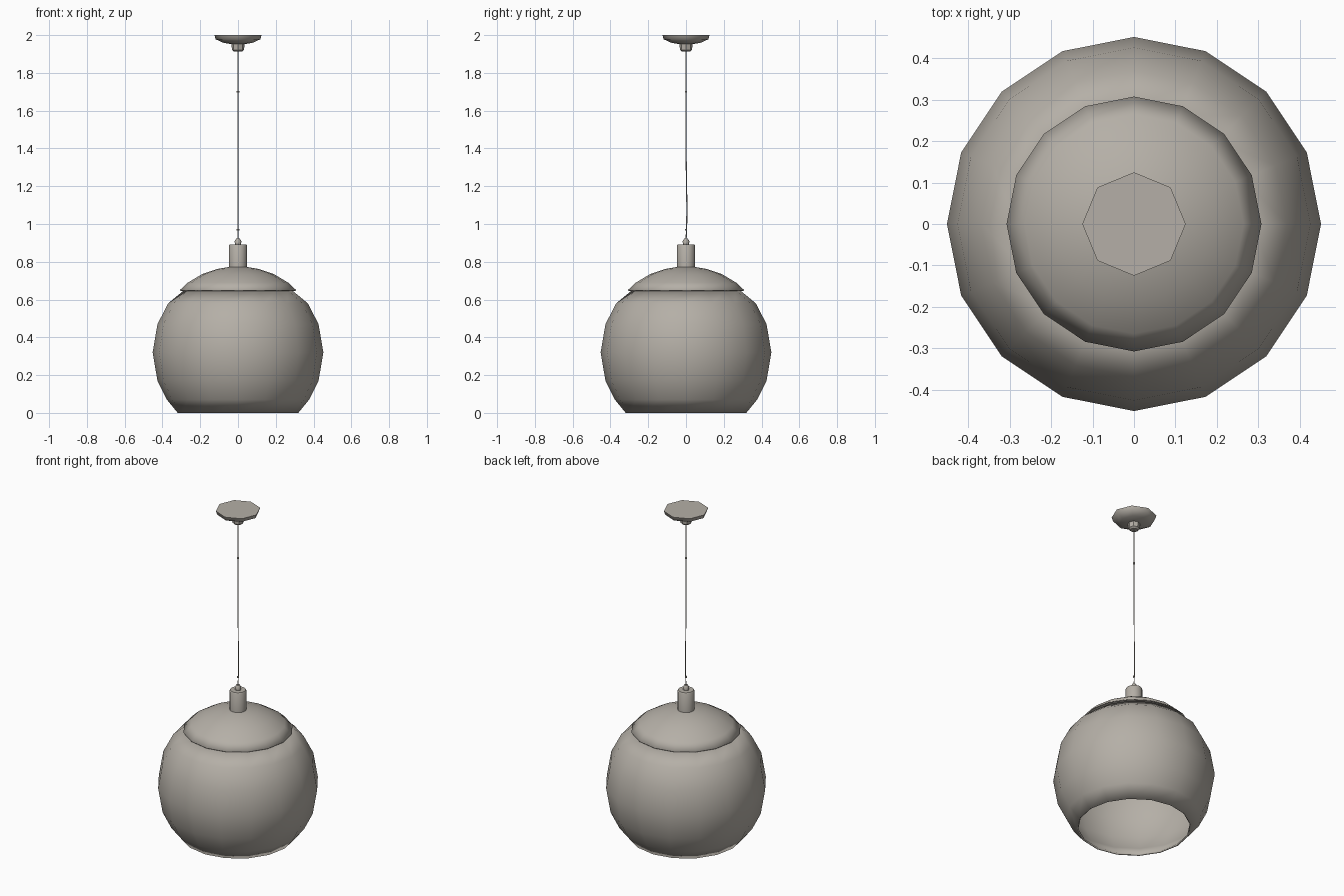
import bpy, bmesh, math
from mathutils import Vector

cube = bpy.data.objects.get("Cube")
if cube:
    bpy.data.objects.remove(cube, do_unlink=True)

grey = bpy.data.materials.new("warm grey")
grey.use_nodes = True
colour = (0.46, 0.43, 0.385, 1)
grey.diffuse_color = colour
grey.node_tree.nodes["Principled BSDF"].inputs["Base Color"].default_value = colour


def finish(obj, angle):
    obj.data.materials.append(grey)
    bpy.ops.object.select_all(action='DESELECT')
    obj.select_set(True)
    bpy.context.view_layer.objects.active = obj
    bpy.ops.object.shade_smooth_by_angle(angle=math.radians(angle))
    return obj


def lathe(name, profile, sides, angle=50, caps=(False, False)):
    """Revolve (radius, height) points, listed bottom to top, around z."""
    bm = bmesh.new()
    rings = []
    for r, z in profile:
        rings.append([bm.verts.new((r * math.cos(math.tau * i / sides),
                                    r * math.sin(math.tau * i / sides), z))
                      for i in range(sides)])
    for low, high in zip(rings, rings[1:]):
        for i in range(sides):
            j = (i + 1) % sides
            bm.faces.new((low[i], low[j], high[j], high[i]))
    if caps[0]:
        bm.faces.new(rings[0][::-1])
    if caps[1]:
        bm.faces.new(rings[-1])
    mesh = bpy.data.meshes.new(name)
    bm.to_mesh(mesh)
    bm.free()
    obj = bpy.data.objects.new(name, mesh)
    bpy.context.collection.objects.link(obj)
    return finish(obj, angle)


def add_wall(obj, thickness):
    wall = obj.modifiers.new("wall", 'SOLIDIFY')
    wall.thickness = thickness
    wall.offset = -1


# Open globe shade: a sphere cut off at the bottom and under the cap
globe_radius, globe_centre = 0.452, 0.32
heights = [0, 0.07, 0.17, 0.32, 0.47, 0.58, 0.65]
profile = [(math.sqrt(globe_radius ** 2 - (z - globe_centre) ** 2), z) for z in heights]
profile[-1] = (0.285, 0.65)
shade = lathe("globe_shade", profile, 16)
add_wall(shade, 0.01)

# Domed cap with an overhanging rim
cap = lathe("shade_cap", [(0.308, 0.65), (0.265, 0.69), (0.19, 0.735),
                          (0.11, 0.762), (0.03, 0.775)], 16, caps=(False, True))
add_wall(cap, 0.006)

# Lamp socket and cord grip
lathe("socket", [(0.048, 0.765), (0.048, 0.885), (0.044, 0.892)], 12, 40, (True, True))
lathe("cord_grip", [(0.016, 0.89), (0.018, 0.908), (0.01, 0.922)], 8, 40, (True, True))

# Ceiling canopy with its stem
lathe("ceiling_canopy", [(0.035, 1.952), (0.08, 1.96), (0.118, 1.978), (0.125, 2.0)],
      8, 50, (True, True))
lathe("canopy_stem", [(0.022, 1.913), (0.032, 1.922), (0.035, 1.955)], 8, 40, (True, True))

# Hanging cord, slightly bowed just above the socket
curve = bpy.data.curves.new("cord", 'CURVE')
curve.dimensions = '3D'
curve.bevel_depth = 0.003
curve.bevel_resolution = 0
spline = curve.splines.new('POLY')
path = [(0, 0.91), (0.003, 0.97), (0.005, 1.08), (0.003, 1.19), (0, 1.4), (0, 1.92)]
spline.points.add(len(path) - 1)
for point, (y, z) in zip(spline.points, path):
    point.co = (0, y, z, 1)
cord = bpy.data.objects.new("cord", curve)
bpy.context.collection.objects.link(cord)
curve.materials.append(grey)

# Small clips on the cord
for name, z in (("upper_cord_clip", 1.70), ("lower_cord_clip", 0.97)):
    lathe(name, [(0.007, z - 0.004), (0.007, z + 0.004)], 6, 40, (True, True))
